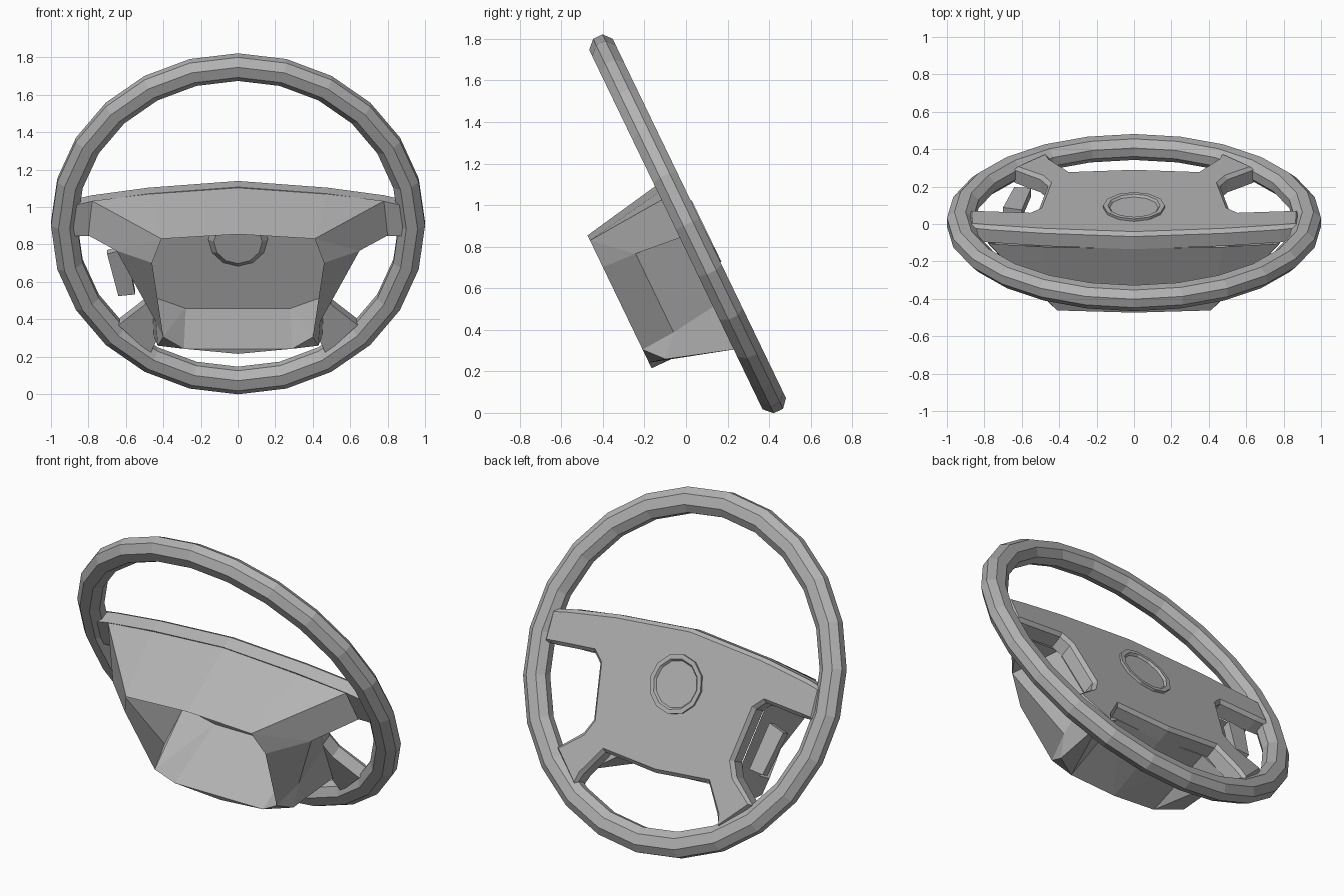
import bpy, bmesh, math
from mathutils import Vector

if "Cube" in bpy.data.objects:
    bpy.data.objects.remove(bpy.data.objects["Cube"])

grey = bpy.data.materials.new("grey_plastic")
grey.diffuse_color = (0.45, 0.45, 0.45, 1)
grey.use_nodes = True
grey.node_tree.nodes["Principled BSDF"].inputs["Base Color"].default_value = grey.diffuse_color


def P(x, v, w):
    """Wheel space (x across, v up the wheel, w towards the driver) to world."""
    return Vector((x, 0.01 - 0.4345 * v + 0.9007 * w, 0.91 + 0.9007 * v + 0.4345 * w))


def finish(name, bm, recalc=True):
    if recalc:
        bmesh.ops.recalc_face_normals(bm, faces=bm.faces)
    me = bpy.data.meshes.new(name)
    bm.to_mesh(me)
    bm.free()
    me.materials.append(grey)
    ob = bpy.data.objects.new(name, me)
    bpy.context.collection.objects.link(ob)
    return ob


def loft(name, rings, caps=True):
    """Joins closed rings of wheel-space points; without caps the rings close into a loop."""
    bm = bmesh.new()
    vs = [[bm.verts.new(P(*p)) for p in r] for r in rings]
    n = len(rings[0])
    for i in range(len(vs) - (1 if caps else 0)):
        a, b = vs[i], vs[(i + 1) % len(vs)]
        for j in range(n):
            k = (j + 1) % n
            bm.faces.new((a[j], a[k], b[k], b[j]))
    if caps:
        for r in (vs[0], vs[-1]):
            bm.faces.new(r)
    return finish(name, bm)


def hull(name, pts):
    bm = bmesh.new()
    for p in pts:
        bm.verts.new(P(*p))
    out = bmesh.ops.convex_hull(bm, input=bm.verts)
    bmesh.ops.dissolve_limit(bm, angle_limit=0.03, verts=bm.verts, edges=bm.edges)
    return finish(name, bm)


def sheets(name, polys):
    """Thin panels, each also mirrored to the other side."""
    bm = bmesh.new()
    for poly in polys:
        for s in (1, -1):
            bm.faces.new([bm.verts.new(P(s * x, v, w)) for x, v, w in poly])
    bmesh.ops.remove_doubles(bm, verts=bm.verts, dist=0.001)
    return finish(name, bm)


def circle(r, w, cv=0.0, n=12):
    return [(r * math.sin(math.tau * i / n), cv + r * math.cos(math.tau * i / n), w)
            for i in range(n)]


# Rim: octagonal section swept in 24 steps
section = [(1.0, -.025), (1.0, .025), (.96, .06), (.90, .06),
           (.86, .025), (.86, -.025), (.90, -.065), (.96, -.065)]
loft("rim", [[(r * math.sin(a), r * math.cos(a), w) for r, w in section]
             for a in (math.tau * i / 24 for i in range(24))], caps=False)

# Centre pad with four spokes: one outline, extruded with a chamfered front
half = [(0, .24), (.48, .20), (.78, .155), (.88, .13), (.88, -.05), (.80, -.05),
        (.56, -.03), (.51, -.08), (.46, -.38), (.50, -.46), (.64, -.58),
        (.47, -.75), (.44, -.68), (.34, -.53), (0, -.56)]
outline = half + [(-x, v) for x, v in half[-2:0:-1]]
bm = bmesh.new()
back = bm.faces.new([bm.verts.new(P(x, v, -.045)) for x, v in outline])
front = bmesh.ops.extrude_face_region(bm, geom=[back], use_keep_orig=True)["geom"]
face = [g for g in front if isinstance(g, bmesh.types.BMFace)][0]
bmesh.ops.translate(bm, verts=face.verts, vec=P(0, 0, .075) - P(0, 0, 0))
bmesh.ops.recalc_face_normals(bm, faces=bm.faces)
bmesh.ops.inset_region(bm, faces=[face], thickness=.02, depth=.02)
finish("centre_pad", bm)

# Round badge dish in the pad, standing slightly proud on both sides
c = -.07
loft("badge_dish", [circle(.13, -.075, c), circle(.16, -.045, c), circle(.165, .065, c),
                    circle(.14, .065, c), circle(.13, .053, c)])

# Upper column shroud: sloping top and tapered side wings
top_c, top_m, top_o = (0, .235, -.045), (.48, .20, -.05), (.78, .16, -.05)
back_c, back_o = (0, .16, -.46), (.41, .133, -.46)
wing_b, wing_m, wing_f = (.46, -.01, -.46), (.65, -.02, -.29), (.80, -.045, -.05)
sheets("upper_shroud", [
    (top_c, top_m, back_o, back_c),
    (top_m, top_o, back_o),
    (top_o, wing_f, wing_m, back_o),
    (wing_m, wing_b, back_o),
])

# Side walls: recess behind each side opening and the strip behind it
low_b, low_m, low_f = (.40, -.45, -.46), (.44, -.44, -.29), (.46, -.41, -.045)
pad_f = (.52, -.04, -.045)
sheets("side_wall", [
    (wing_b, wing_m, low_m, low_b),
    (wing_m, pad_f, low_f, low_m),
    (wing_m, wing_f, pad_f),
])

# Lower column shroud: middle wedge and two side blocks
mid = [(.28, -.48, -.035), (.29, -.52, -.46), (.30, -.54, -.035)]
hull("lower_shroud", mid + [(-x, v, w) for x, v, w in mid] + [(0, -.55, -.46), (0, -.555, -.04)])
for s, side in ((1, "right"), (-1, "left")):
    block = mid + [low_b, low_m, low_f, (.45, -.645, -.05), (.43, -.54, -.38)]
    hull("lower_shroud_" + side, [(s * x, v, w) for x, v, w in block])

# Small control lever in the left opening
hull("control_lever", [(x, v, w) for w in (-.04, .01) for x, v in
                       ((-.70, -.16), (-.60, -.13), (-.55, -.40), (-.64, -.41))])
